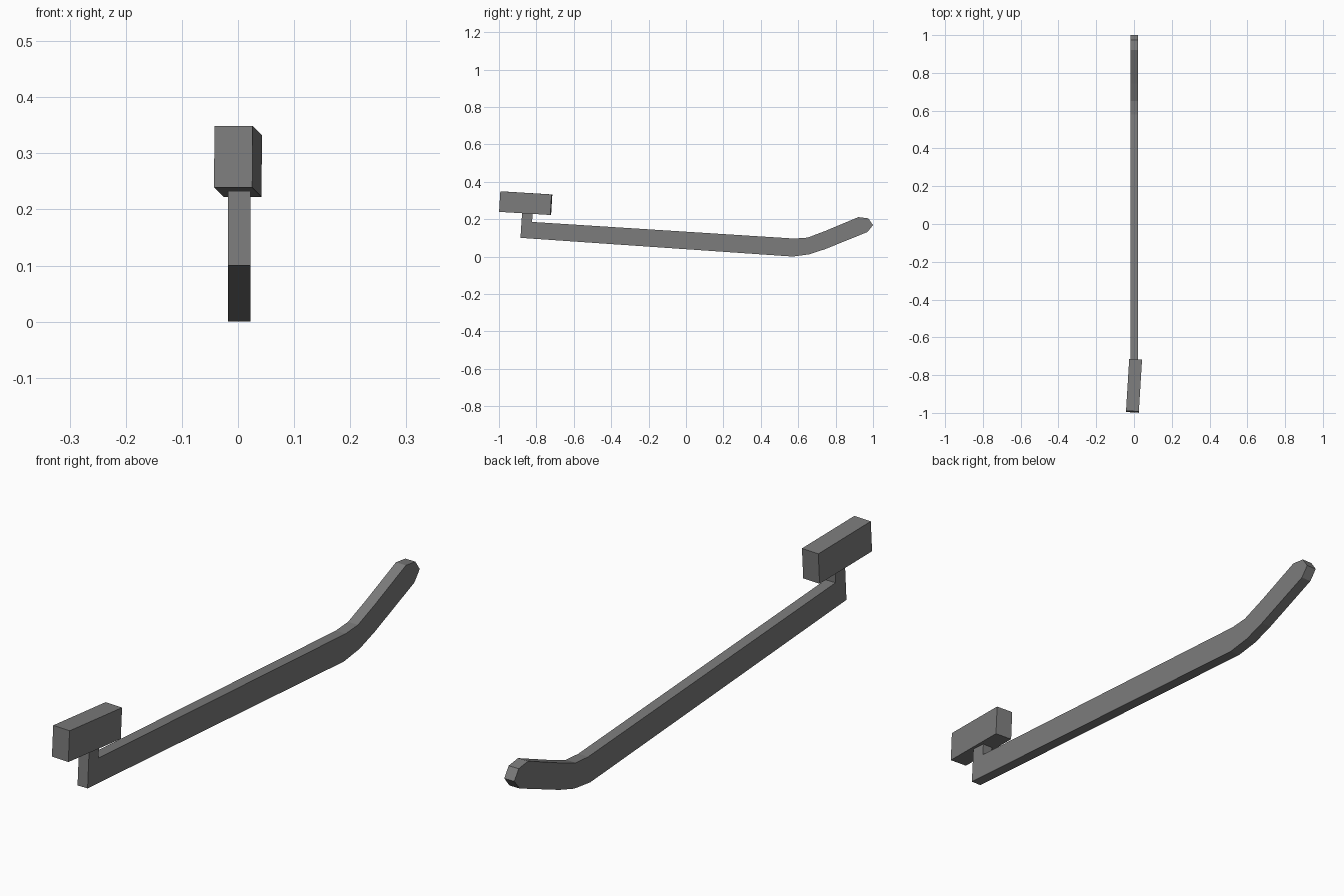
import bpy
import bmesh
from math import radians
from mathutils import Matrix

cube = bpy.data.objects.get("Cube")
if cube:
    bpy.data.objects.remove(cube, do_unlink=True)

# Single grey finish
grey = bpy.data.materials.new("grey")
grey.use_nodes = True
colour = (0.2, 0.2, 0.2, 1)
grey.diffuse_color = colour
grey.node_tree.nodes["Principled BSDF"].inputs["Base Color"].default_value = colour


def add_object(name, bm):
    bmesh.ops.recalc_face_normals(bm, faces=bm.faces)
    mesh = bpy.data.meshes.new(name)
    bm.to_mesh(mesh)
    bm.free()
    mesh.materials.append(grey)
    obj = bpy.data.objects.new(name, mesh)
    bpy.context.collection.objects.link(obj)
    return obj


def extrude_profile(name, profile, x_min, x_max):
    bm = bmesh.new()
    face = bm.faces.new([bm.verts.new((x_min, y, z)) for y, z in profile])
    side = bmesh.ops.extrude_face_region(bm, geom=[face], use_keep_orig=True)
    verts = [v for v in side["geom"] if isinstance(v, bmesh.types.BMVert)]
    bmesh.ops.translate(bm, verts=verts, vec=(x_max - x_min, 0, 0))
    return add_object(name, bm)


# Bent arm with an upright post at the front and a rounded tip at the back
arm_profile = [
    (-0.885, 0.10), (-0.876, 0.24), (-0.82, 0.237), (-0.823, 0.185),
    (0.58, 0.096), (0.65, 0.101), (0.745, 0.137),
    (0.922, 0.211), (0.975, 0.204), (1.0, 0.168), (0.97, 0.131),
    (0.745, 0.04), (0.66, 0.012), (0.57, 0.0),
]
extrude_profile("bent_arm", arm_profile, -0.018, 0.022)

# Block on the post, slightly turned and tipped
bm = bmesh.new()
bmesh.ops.create_cube(bm, size=1)
bmesh.ops.scale(bm, vec=(0.068, 0.275, 0.11), verts=bm.verts)
turn = Matrix.Rotation(radians(-3.5), 4, "Z") @ Matrix.Rotation(radians(-3.5), 4, "X")
bmesh.ops.transform(bm, matrix=turn, verts=bm.verts)
block = add_object("end_block", bm)
block.location = (0, -0.857, 0.2855)
